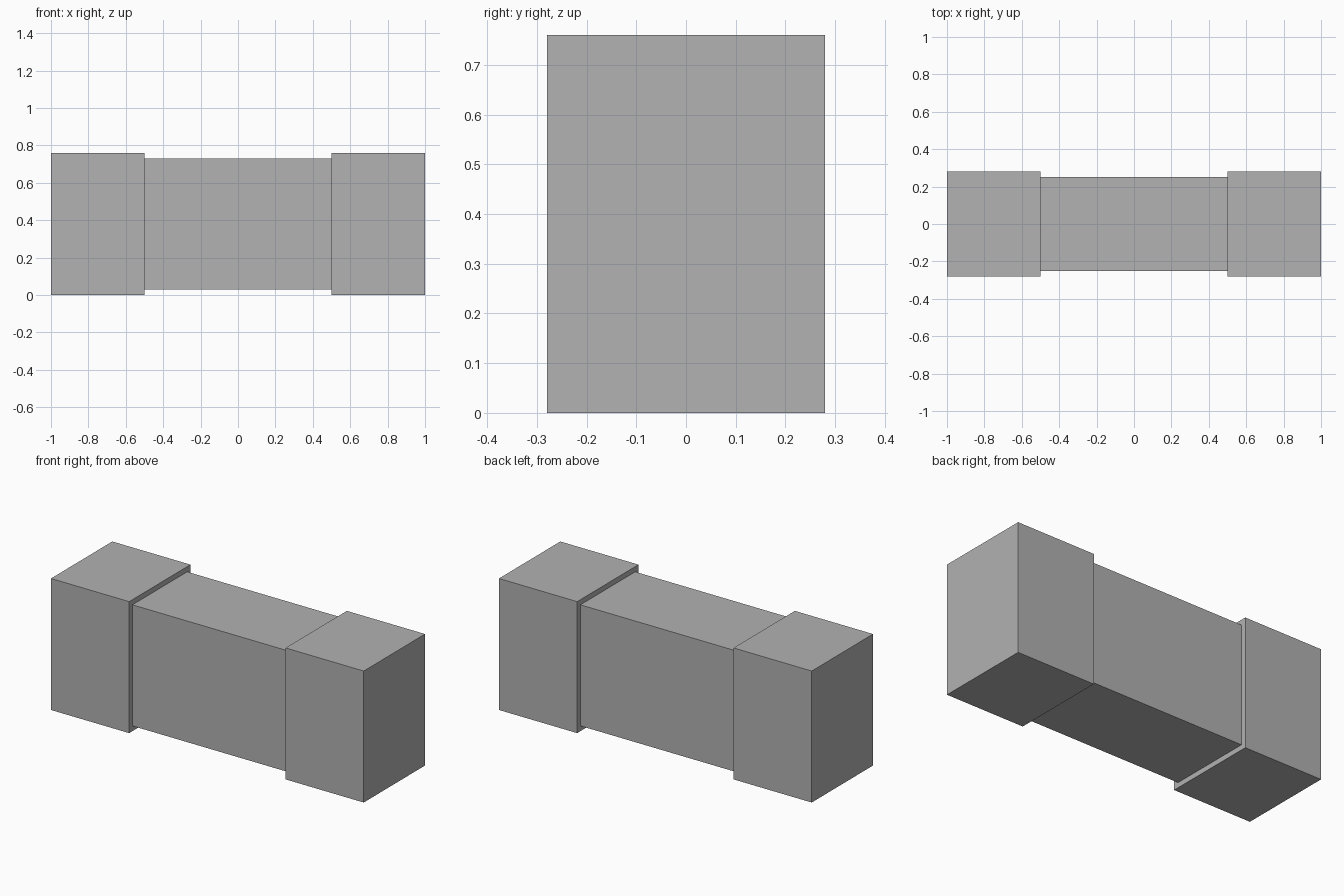
import bpy

# Remove the default cube
default = bpy.data.objects.get("Cube")
if default:
    bpy.data.objects.remove(default, do_unlink=True)

# Single grey material
GREY = (0.445, 0.445, 0.445, 1.0)
grey = bpy.data.materials.new("plain_grey")
grey.use_nodes = True
grey.diffuse_color = GREY
grey.node_tree.nodes["Principled BSDF"].inputs["Base Color"].default_value = GREY

HEIGHT = 0.76


def box(name, x, size):
    """Add a box of the given size, centred at mid height."""
    bpy.ops.mesh.primitive_cube_add(size=1, location=(x, 0, HEIGHT / 2))
    obj = bpy.context.object
    obj.name = name
    obj.scale = size
    bpy.ops.object.transform_apply(location=False, rotation=False, scale=True)
    obj.data.materials.append(grey)
    return obj


# Slim middle beam
box("middle_beam", 0, (1.0, 0.5, 0.7))

# Thicker block at each end
for side, sign in (("left", 1), ("right", -1)):
    box(f"{side}_end_block", sign * 0.75, (0.5, 0.56, HEIGHT))
